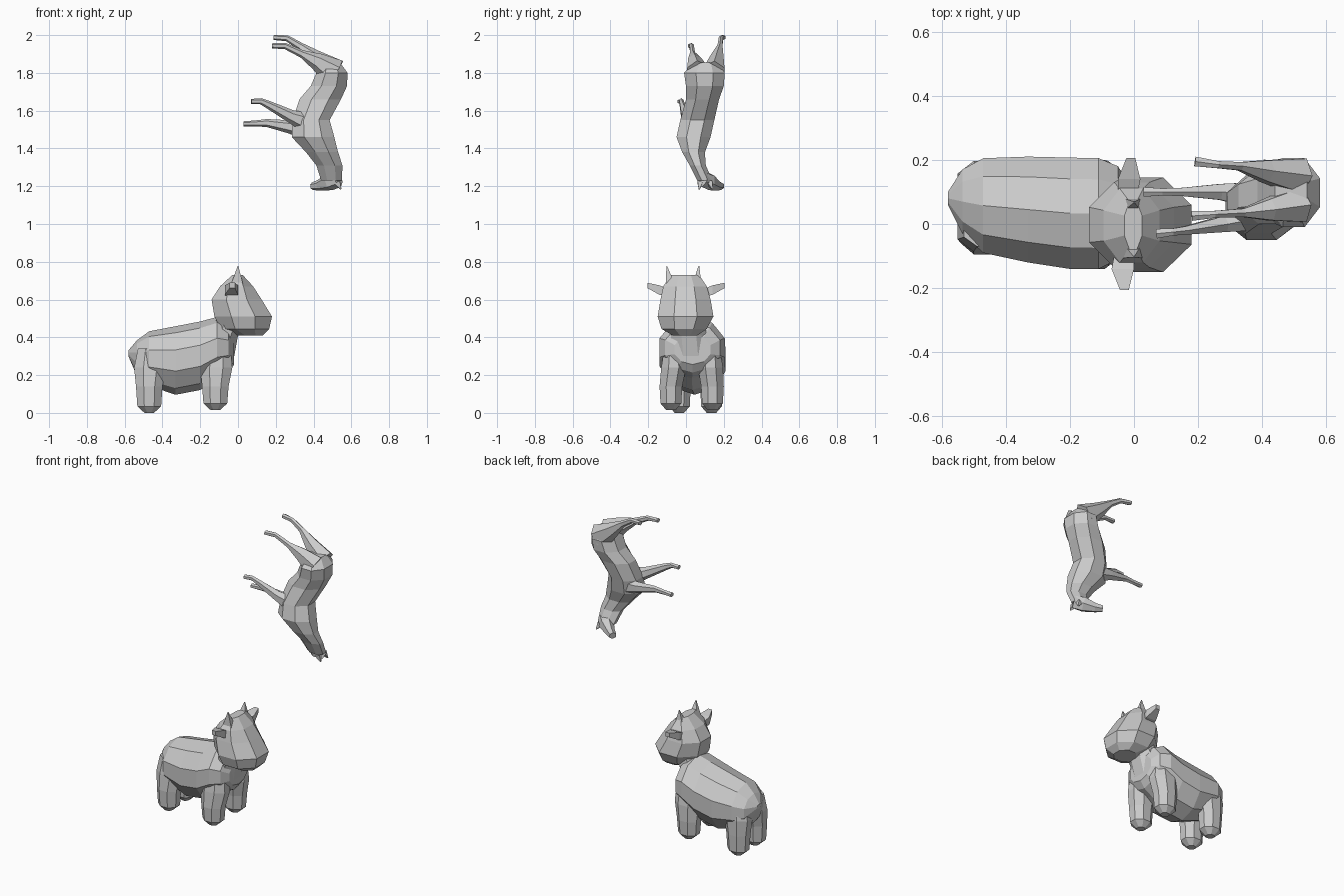
import bpy, bmesh
from math import pi, sin, cos
from mathutils import Vector


def loft(name, rings, n=8, axis=None, side=(0, 1, 0)):
    """Low-poly tube: rings are (x, y, z, half width along side, other half width)."""
    bm = bmesh.new()
    pts = [Vector(r[:3]) for r in rings]
    loops = []
    k = 1 / cos(pi / n)
    for i, r in enumerate(rings):
        t = Vector(axis) if axis else pts[min(i + 1, len(pts) - 1)] - pts[max(i - 1, 0)]
        t.normalize()
        u = Vector(side)
        u = (u - t * u.dot(t)).normalized()
        v = t.cross(u)
        loops.append([bm.verts.new(pts[i] + k * (u * r[3] * cos(a) + v * r[4] * sin(a)))
                      for a in [2 * pi * (j + 0.5) / n for j in range(n)]])
    for a, b in zip(loops, loops[1:]):
        for j in range(n):
            m = (j + 1) % n
            bm.faces.new((a[j], a[m], b[m], b[j]))
    bm.faces.new(loops[0][::-1])
    bm.faces.new(loops[-1])
    bmesh.ops.recalc_face_normals(bm, faces=bm.faces)
    me = bpy.data.meshes.new(name)
    bm.to_mesh(me)
    bm.free()
    ob = bpy.data.objects.new(name, me)
    bpy.context.collection.objects.link(ob)
    return ob


def span(x, y0, y1, z0, z1):
    """Body ring across x from its y and z limits."""
    return (x, (y0 + y1) / 2, (z0 + z1) / 2, (y1 - y0) / 2, (z1 - z0) / 2)


def slab(z, x0, x1, y0, y1):
    """Upright ring at height z from its x and y limits."""
    return ((x0 + x1) / 2, (y0 + y1) / 2, z, (y1 - y0) / 2, (x1 - x0) / 2)


# --- Cow: body ---
loft("cow_body", [
    span(-0.58, 0.06, 0.10, 0.30, 0.33),
    span(-0.535, -0.03, 0.17, 0.20, 0.38),
    span(-0.47, -0.09, 0.205, 0.15, 0.425),
    span(-0.33, -0.12, 0.21, 0.105, 0.45),
    span(-0.20, -0.14, 0.207, 0.13, 0.475),
    span(-0.11, -0.14, 0.205, 0.19, 0.50),
    span(-0.05, -0.11, 0.18, 0.22, 0.47),
    span(-0.02, -0.06, 0.13, 0.26, 0.41)], n=10, axis=(1, 0, 0))
loft("cow_neck", [slab(0.30, -0.14, -0.02, -0.07, 0.12),
                  slab(0.41, -0.13, 0.0, -0.08, 0.11),
                  slab(0.52, -0.11, 0.05, -0.09, 0.09)], axis=(0, 0, 1))

# --- Cow: legs ---
for name, x, y, ytop, z in [("front_leg_a", -0.12, -0.08, -0.065, 0.015),
                            ("front_leg_b", -0.12, 0.14, 0.13, 0.015),
                            ("hind_leg_a", -0.47, -0.035, -0.02, 0.0),
                            ("hind_leg_b", -0.47, 0.135, 0.13, 0.0)]:
    loft("cow_" + name, [
        (x, y, z, 0.025, 0.025),
        (x, y, z + 0.035, 0.055, 0.063),
        (x, y, 0.14, 0.06, 0.07),
        (x + 0.005, ytop, 0.24, 0.066, 0.085),
        (x + 0.01, ytop, 0.34, 0.05, 0.07)], axis=(0, 0, 1))

# --- Cow: head, ears, horns ---
loft("cow_head", [
    slab(0.41, 0.0, 0.13, -0.07, 0.06),
    slab(0.445, -0.09, 0.165, -0.13, 0.11),
    slab(0.51, -0.125, 0.18, -0.15, 0.145),
    slab(0.60, -0.14, 0.125, -0.135, 0.13),
    slab(0.67, -0.095, 0.08, -0.12, 0.11),
    slab(0.73, -0.03, 0.025, -0.08, 0.07)], axis=(0, 0, 1))
for s, name in [(1, "a"), (-1, "b")]:
    dx = -0.02 if s < 0 else 0.0
    loft("cow_ear_" + name, [
        (-0.02 + dx / 2, s * 0.09, 0.635, 0.03, 0.02),
        (-0.015 + dx, s * 0.14, 0.65, 0.035, 0.025),
        (-0.01 + dx, s * 0.205, 0.675, 0.014, 0.014)],
        n=4, axis=(0, 1, 0), side=(1, 0, 0))
    loft("cow_horn_" + name, [
        (-0.005, s * 0.07 - 0.012, 0.68, 0.024, 0.032),
        (0.0, s * 0.085 - 0.017, 0.778, 0.002, 0.002)], n=4, axis=(0, 0, 1))

# --- Horse hanging head-down above the cow: trunk and neck ---
loft("horse_body", [
    slab(1.855, 0.44, 0.54, 0.04, 0.17),
    slab(1.80, 0.415, 0.58, -0.01, 0.205),
    slab(1.73, 0.385, 0.577, 0.0, 0.20),
    slab(1.66, 0.325, 0.545, 0.0, 0.175),
    slab(1.55, 0.29, 0.485, -0.03, 0.15),
    slab(1.46, 0.285, 0.51, -0.05, 0.13),
    slab(1.38, 0.36, 0.53, -0.02, 0.10),
    slab(1.31, 0.415, 0.553, 0.02, 0.105),
    slab(1.23, 0.44, 0.55, 0.06, 0.14)], axis=(0, 0, 1))

# Head turned sideways, with ears
loft("horse_head", [
    (0.53, 0.085, 0 + 1.24, 0.03, 0.04),
    (0.485, 0.12, 1.225, 0.038, 0.042),
    (0.43, 0.16, 1.205, 0.025, 0.025),
    (0.395, 0.185, 1.20, 0.02, 0.018)], n=6)
for s in (-1, 1):
    loft("horse_ear", [
        (0.525, 0.10 + s * 0.025, 1.22, 0.014, 0.016),
        (0.545, 0.105 + s * 0.035, 1.185, 0.003, 0.003)], n=4)

# --- Horse: legs (path points, then shared taper) ---
legs = {
    "horse_front_leg_a": [(0.38, 0.02, 1.53), (0.28, 0.0, 1.57), (0.16, -0.02, 1.632),
                          (0.12, -0.025, 1.65), (0.07, -0.03, 1.648)],
    "horse_front_leg_b": [(0.37, 0.09, 1.50), (0.27, 0.10, 1.515), (0.15, 0.10, 1.535),
                          (0.09, 0.10, 1.532), (0.03, 0.10, 1.53)],
    "horse_hind_leg_a": [(0.51, 0.15, 1.80), (0.41, 0.165, 1.875), (0.33, 0.18, 1.94),
                         (0.26, 0.185, 1.983), (0.19, 0.195, 1.988)],
    "horse_hind_leg_b": [(0.51, 0.06, 1.80), (0.42, 0.045, 1.86), (0.34, 0.035, 1.90),
                         (0.25, 0.03, 1.942), (0.18, 0.025, 1.943)],
}
for name, path in legs.items():
    big = 1.35 if "hind" in name else 1.0
    taper = [(0.04 * big, 0.05 * big), (0.025 * big, 0.03 * big),
             (0.013, 0.018), (0.011, 0.014), (0.015, 0.012)]
    loft(name, [p + t for p, t in zip(path, taper)], n=6)
